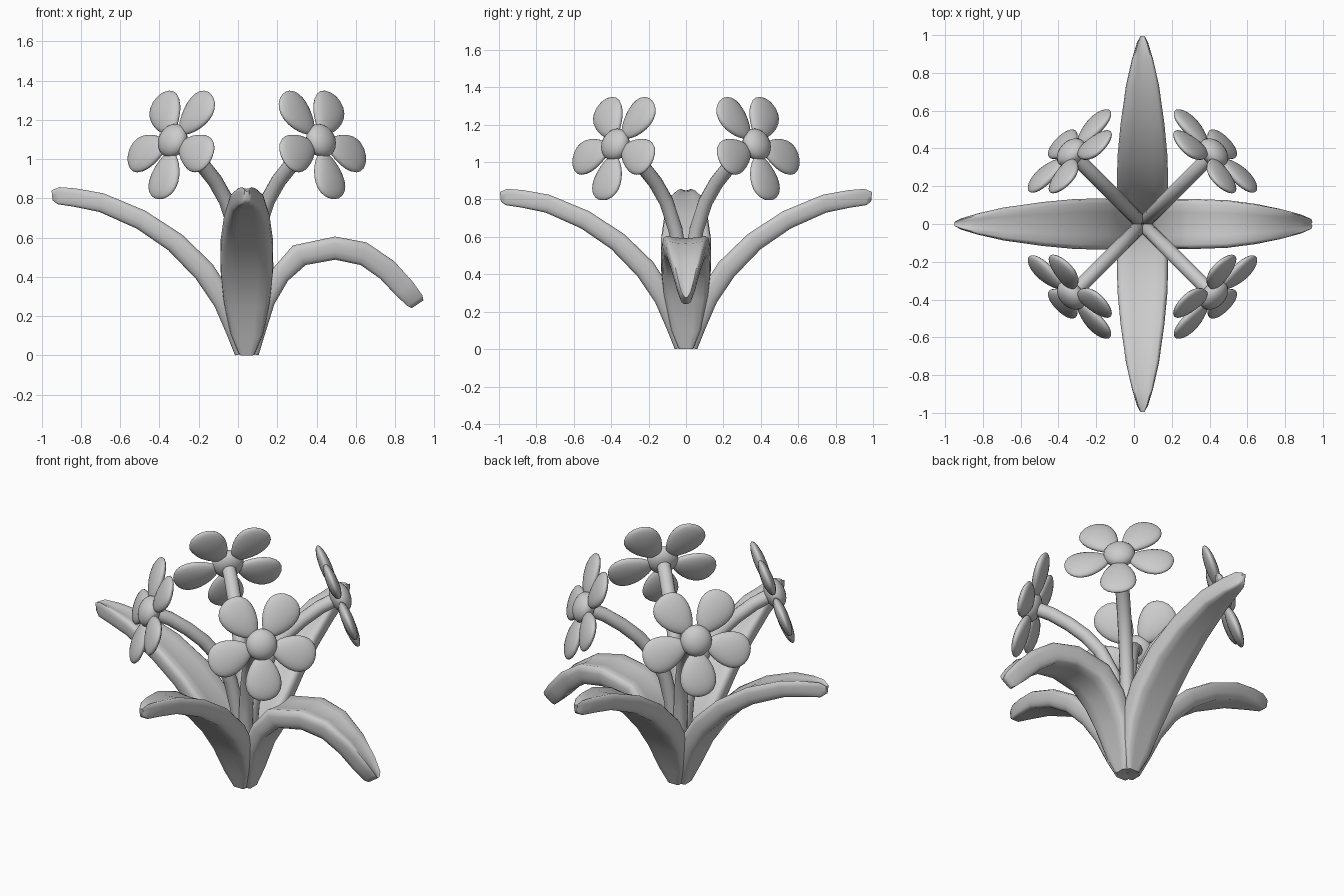
import bpy, bmesh, math
from mathutils import Matrix, Vector

if "Cube" in bpy.data.objects:
    bpy.data.objects.remove(bpy.data.objects["Cube"])

CENTER = Matrix.Translation((0.045, 0, 0))
grey = bpy.data.materials.new("plain_grey")
grey.diffuse_color = (0.6, 0.6, 0.6, 1)
grey.use_nodes = True
grey.node_tree.nodes["Principled BSDF"].inputs["Base Color"].default_value = grey.diffuse_color


def finish(bm, name, matrix, angle=50):
    """Turn a bmesh into a smooth shaded, placed object."""
    bmesh.ops.recalc_face_normals(bm, faces=bm.faces)
    bm.transform(matrix)
    me = bpy.data.meshes.new(name)
    bm.to_mesh(me)
    bm.free()
    me.materials.append(grey)
    ob = bpy.data.objects.new(name, me)
    bpy.context.collection.objects.link(ob)
    bpy.ops.object.select_all(action='DESELECT')
    ob.select_set(True)
    bpy.context.view_layer.objects.active = ob
    bpy.ops.object.shade_smooth_by_angle(angle=math.radians(angle))


def loft(rings):
    """Skin a list of closed rings and cap both ends."""
    bm = bmesh.new()
    loops = [[bm.verts.new(p) for p in ring] for ring in rings]
    n = len(loops[0])
    for a, b in zip(loops, loops[1:]):
        for i in range(n):
            j = (i + 1) % n
            bm.faces.new((a[i], a[j], b[j], b[i]))
    bm.faces.new(loops[0])
    bm.faces.new(loops[-1])
    return bm


def turn(degrees):
    return CENTER @ Matrix.Rotation(math.radians(degrees), 4, 'Z')


# leaf cross-section: (fraction of half width, fraction of thickness)
HALF = [(0.45, 0.93), (0.82, 1.0), (0.95, 0.92), (1.0, 0.7),
        (0.97, 0.35), (0.9, 0.12), (0.76, 0.0), (0.4, 0.0)]
SECTION = [(0, 0.9)] + HALF + [(0, 0)] + [(-w, t) for w, t in reversed(HALF)]


def leaf(name, stations, degrees):
    # each station: under side r, z / upper side r, z / half width
    rings = []
    for r0, z0, r1, z1, hw in stations:
        low, up = Vector((r0, 0, z0)), Vector((r1, 0, z1))
        rings.append([low.lerp(up, t) + Vector((0, w * hw, 0)) for w, t in SECTION])
    finish(loft(rings), name, turn(degrees), 60)


LONG = [(0.06, 0.0, 0.0, 0.01, 0.04),
        (0.10, 0.10, 0.02, 0.14, 0.088),
        (0.165, 0.25, 0.075, 0.31, 0.12),
        (0.26, 0.39, 0.175, 0.465, 0.135),
        (0.40, 0.535, 0.33, 0.615, 0.133),
        (0.56, 0.645, 0.52, 0.738, 0.116),
        (0.75, 0.73, 0.73, 0.825, 0.087),
        (0.88, 0.757, 0.87, 0.85, 0.056),
        (0.965, 0.77, 0.955, 0.857, 0.03),
        (0.99, 0.79, 0.995, 0.84, 0.012)]
DROOP = [(0.06, 0.0, 0.0, 0.01, 0.04),
         (0.09, 0.10, 0.02, 0.14, 0.088),
         (0.14, 0.26, 0.065, 0.31, 0.12),
         (0.21, 0.38, 0.13, 0.44, 0.132),
         (0.30, 0.46, 0.235, 0.56, 0.133),
         (0.45, 0.487, 0.45, 0.605, 0.126),
         (0.58, 0.46, 0.61, 0.575, 0.106),
         (0.68, 0.39, 0.75, 0.48, 0.08),
         (0.76, 0.305, 0.845, 0.375, 0.053),
         (0.82, 0.25, 0.895, 0.305, 0.03),
         (0.84, 0.24, 0.9, 0.28, 0.012)]

# four leaves, one of them drooping
leaf("back_leaf", LONG, 90)
leaf("left_leaf", LONG, 180)
leaf("front_leaf", LONG, 270)
leaf("drooping_leaf", DROOP, 0)

STEM = [(0.025, 0.04), (0.03, 0.3), (0.045, 0.48), (0.08, 0.64), (0.15, 0.79),
        (0.23, 0.89), (0.32, 0.97), (0.42, 1.04), (0.515, 1.085)]


def stem(name, degrees, radius=0.039, sides=12):
    pts = [Vector((r, 0, z)) for r, z in STEM]
    rings = []
    for i, p in enumerate(pts):
        tan = (pts[min(i + 1, len(pts) - 1)] - pts[max(i - 1, 0)]).normalized()
        side = Vector((0, 1, 0))
        up = tan.cross(side)
        rings.append([p + radius * (math.cos(a) * side + math.sin(a) * up)
                      for a in (2 * math.pi * k / sides for k in range(sides))])
    finish(loft(rings), name, turn(degrees), 50)


def ball(size, offset):
    bm = bmesh.new()
    bmesh.ops.create_uvsphere(bm, u_segments=20, v_segments=12, radius=1)
    bm.transform(Matrix.Translation(offset) @ Matrix.Diagonal((*size, 1)))
    return bm


def flower(name, degrees):
    # local frame: x is the facing direction, z points up the flower face
    place = (turn(degrees) @ Matrix.Translation((0.525, 0, 1.09))
             @ Matrix.Rotation(math.radians(-20), 4, 'Y'))
    finish(ball((0.058, 0.088, 0.088), (0.01, 0, 0)), name + "_center", place, 80)
    for k in range(5):
        petal = ball((0.033, 0.097, 0.128), (0, 0, -0.185))
        # egg shape: narrow toward the flower center
        for v in petal.verts:
            v.co.y *= 1 - 0.28 * (v.co.z + 0.185) / 0.128
        spin = Matrix.Rotation(math.radians(72 * k), 4, 'X')
        finish(petal, f"{name}_petal_{k + 1}", place @ spin, 80)


# four flowers on the diagonals
for label, deg in (("back_right", 45), ("back_left", 135),
                   ("front_left", 225), ("front_right", 315)):
    stem(label + "_stem", deg)
    flower(label + "_flower", deg)
